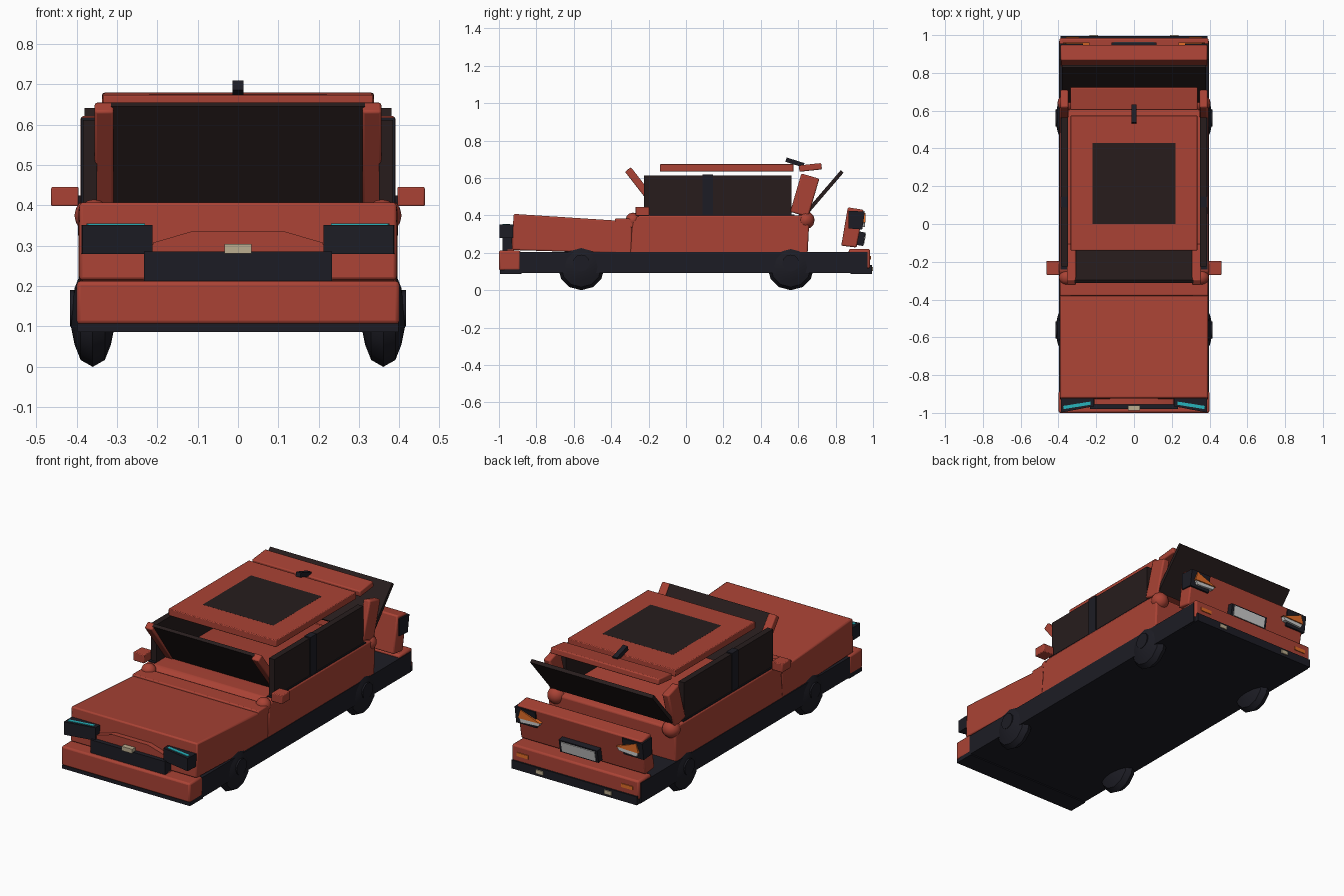
import bpy, bmesh, math
from mathutils import Vector

if "Cube" in bpy.data.objects:
    bpy.data.objects.remove(bpy.data.objects["Cube"])


def material(name, rgb):
    m = bpy.data.materials.new(name)
    m.diffuse_color = (*rgb, 1)
    m.use_nodes = True
    m.node_tree.nodes["Principled BSDF"].inputs["Base Color"].default_value = m.diffuse_color
    return m


RED = material("red_paint", (0.40, 0.055, 0.035))
BLACK = material("black_trim", (0.012, 0.012, 0.018))
GLASS = material("dark_glass", (0.02, 0.012, 0.012))
CYAN = material("cyan_lens", (0.02, 0.45, 0.5))
BEIGE = material("beige", (0.5, 0.42, 0.28))
ORANGE = material("orange_lens", (0.75, 0.15, 0.02))
WHITE = material("pale_plate", (0.6, 0.6, 0.62))


def finish(name, bm, mat, mirror=False, bevel=0.0, angle=35):
    bmesh.ops.recalc_face_normals(bm, faces=bm.faces)
    me = bpy.data.meshes.new(name)
    bm.to_mesh(me)
    bm.free()
    ob = bpy.data.objects.new(name, me)
    bpy.context.collection.objects.link(ob)
    me.materials.append(mat)
    if bevel:
        b = ob.modifiers.new("bevel", 'BEVEL')
        b.width, b.segments = bevel, 2
    if mirror:
        ob.modifiers.new("mirror", 'MIRROR')
    bpy.ops.object.select_all(action='DESELECT')
    ob.select_set(True)
    bpy.context.view_layer.objects.active = ob
    bpy.ops.object.shade_smooth_by_angle(angle=math.radians(angle))
    return ob


def prism(name, pts, a, b, mat, axis='x', **kw):
    """Extrude a (y, z) profile along x, an (x, z) one along y, or (x, y) along z."""
    def place(p, t):
        return {'x': (t, *p), 'y': (p[0], t, p[1]), 'z': (*p, t)}[axis]
    bm = bmesh.new()
    lo = [bm.verts.new(place(p, a)) for p in pts]
    hi = [bm.verts.new(place(p, b)) for p in pts]
    bm.faces.new(lo)
    bm.faces.new(hi)
    n = len(pts)
    for i in range(n):
        bm.faces.new((lo[i], lo[(i + 1) % n], hi[(i + 1) % n], hi[i]))
    return finish(name, bm, mat, **kw)


def box(name, x, y, z, mat, **kw):
    return prism(name, [(y[0], z[0]), (y[1], z[0]), (y[1], z[1]), (y[0], z[1])],
                 x[0], x[1], mat, **kw)


def bar(name, p, q, thick, x, mat, **kw):
    """Flat slab running from p to q in the y-z plane."""
    p, q = Vector(p), Vector(q)
    d = (q - p).normalized()
    n = Vector((-d.y, d.x)) * thick / 2
    return prism(name, [tuple(v) for v in (p - n, q - n, q + n, p + n)], x[0], x[1], mat, **kw)


def lathe(name, prof, centre, mat, seg=12, **kw):
    """Revolve (x offset, radius) points about an axis along x."""
    bm = bmesh.new()
    cx, cy, cz = centre
    rings = []
    for dx, r in prof:
        k = [2 * math.pi * i / seg for i in range(seg)]
        rings.append([bm.verts.new((cx + dx, cy + r * math.sin(t), cz - r * math.cos(t))) for t in k])
    for r0, r1 in zip(rings, rings[1:]):
        for i in range(seg):
            j = (i + 1) % seg
            bm.faces.new((r0[i], r0[j], r1[j], r1[i]))
    bm.faces.new(rings[0])
    bm.faces.new(rings[-1])
    return finish(name, bm, mat, mirror=True, **kw)


# Chassis and wheels
box("chassis", (-0.398, 0.398), (-0.97, 0.97), (0.092, 0.205), BLACK)
for tag, y in (("front", -0.56), ("rear", 0.56)):
    half = [(0.055, 0.02), (0.045, 0.07), (0.03, 0.108), (0, 0.125)]
    tyre = half + [(-x, r) for x, r in half[-2::-1]]
    lathe(tag + "_wheel", tyre, (0.36, y, 0.125), BLACK)
    lathe(tag + "_hub", [(-0.02, 0.045), (0.012, 0.045)], (0.404, y, 0.145), BLACK)

# Main body
prism("hood", [(-0.93, 0.215), (-0.29, 0.195), (-0.29, 0.367), (-0.60, 0.387), (-0.922, 0.408)],
      -0.393, 0.393, RED, bevel=0.008)
prism("cabin_body", [(-0.30, 0.19), (0.65, 0.19), (0.66, 0.385), (0.62, 0.40), (-0.25, 0.40), (-0.285, 0.37)],
      -0.395, 0.395, RED, bevel=0.008)
box("cowl", (-0.393, 0.393), (-0.38, -0.28), (0.335, 0.383), RED, bevel=0.006)
prism("nose_panel", [(-0.235, 0.21), (0.235, 0.21), (0.21, 0.308), (0.11, 0.337), (-0.11, 0.337), (-0.21, 0.308)],
      -0.955, -0.92, RED, axis='y')

# Front bumper, grille and headlights
box("front_bumper", (-0.4, 0.4), (-1.0, -0.885), (0.105, 0.213), RED, bevel=0.01)
box("front_lip", (-0.398, 0.398), (-0.995, -0.88), (0.086, 0.107), BLACK)
box("grille", (-0.233, 0.233), (-0.98, -0.93), (0.213, 0.286), BLACK)
box("grille_badge", (-0.033, 0.033), (-0.988, -0.96), (0.281, 0.305), BEIGE)
prism("headlight", [(0.212, -0.965), (0.385, -0.998), (0.388, -0.92), (0.212, -0.92)],
      0.28, 0.352, BLACK, axis='z', mirror=True)
prism("headlight_lens", [(0.23, -0.957), (0.372, -0.98), (0.375, -0.963), (0.23, -0.94)],
      0.34, 0.355, CYAN, axis='z', mirror=True)

# Joint knobs at pillar bases
for tag, y, z, r in (("front", -0.283, 0.375, 0.04), ("rear", 0.64, 0.375, 0.048)):
    prof = [(math.cos(t) * r, max(math.sin(t) * r, 0.002)) for t in [math.pi * i / 8 for i in range(9)]]
    lathe(tag + "_pillar_joint", prof, (0.357, y, z), RED)

# Glasshouse
box("side_window", (0.35, 0.384), (-0.225, 0.565), (0.395, 0.612), GLASS, mirror=True)
box("window_sill", (0.35, 0.39), (-0.24, 0.58), (0.385, 0.405), BLACK, mirror=True)
box("door_pillar", (0.352, 0.389), (0.087, 0.145), (0.39, 0.618), BLACK, mirror=True)
bar("windshield", (-0.125, 0.395), (-0.305, 0.65), 0.018, (-0.315, 0.315), GLASS)
bar("windshield_pillar", (-0.12, 0.40), (-0.31, 0.645), 0.04, (0.308, 0.355), RED, mirror=True, bevel=0.006)
bar("rear_pillar", (0.605, 0.405), (0.665, 0.61), 0.10, (0.348, 0.39), RED, mirror=True, bevel=0.008)
bar("rear_window", (0.65, 0.42), (0.835, 0.635), 0.02, (-0.38, 0.38), GLASS)

# Roof, sunroof, spoiler and antenna
box("roof", (-0.335, 0.335), (-0.14, 0.575), (0.635, 0.674), RED, bevel=0.004)
box("sunroof", (-0.22, 0.22), (0.0, 0.43), (0.65, 0.6743), GLASS)
bar("roof_spoiler", (0.605, 0.65), (0.725, 0.663), 0.034, (-0.337, 0.337), RED, bevel=0.006)
bar("antenna", (0.535, 0.698), (0.63, 0.668), 0.024, (-0.014, 0.014), BLACK)

# Door mirrors
box("door_mirror", (0.395, 0.463), (-0.27, -0.195), (0.398, 0.446), RED, mirror=True, bevel=0.004)

# Tail panel and lights
prism("tail_panel", [(0.83, 0.238), (0.912, 0.228), (0.95, 0.43), (0.865, 0.443)],
      -0.388, 0.388, RED, bevel=0.008)
prism("tail_light_housing", [(0.87, 0.33), (0.942, 0.325), (0.956, 0.42), (0.87, 0.425)],
      0.27, 0.397, BLACK, mirror=True)
prism("tail_light", [(0.235, 0.365), (0.375, 0.362), (0.36, 0.412)], 0.93, 0.96, ORANGE,
      axis='y', mirror=True)
prism("reverse_light", [(0.25, 0.345), (0.36, 0.338), (0.37, 0.36), (0.24, 0.363)], 0.92, 0.956, WHITE,
      axis='y', mirror=True)
bar("plate_frame", (0.925, 0.24), (0.938, 0.312), 0.045, (-0.12, 0.12), BLACK)
bar("blank_plate", (0.93, 0.248), (0.941, 0.304), 0.045, (-0.105, 0.105), WHITE)

# Rear bumper
box("rear_bumper", (-0.395, 0.395), (0.87, 0.985), (0.115, 0.22), RED, bevel=0.01)
box("rear_lip", (-0.39, 0.39), (0.88, 0.994), (0.088, 0.135), BLACK)
box("bumper_light", (0.29, 0.36), (0.96, 0.99), (0.163, 0.183), ORANGE, mirror=True)
box("tow_cover", (0.19, 0.235), (0.97, 1.0), (0.102, 0.124), BEIGE, mirror=True)
